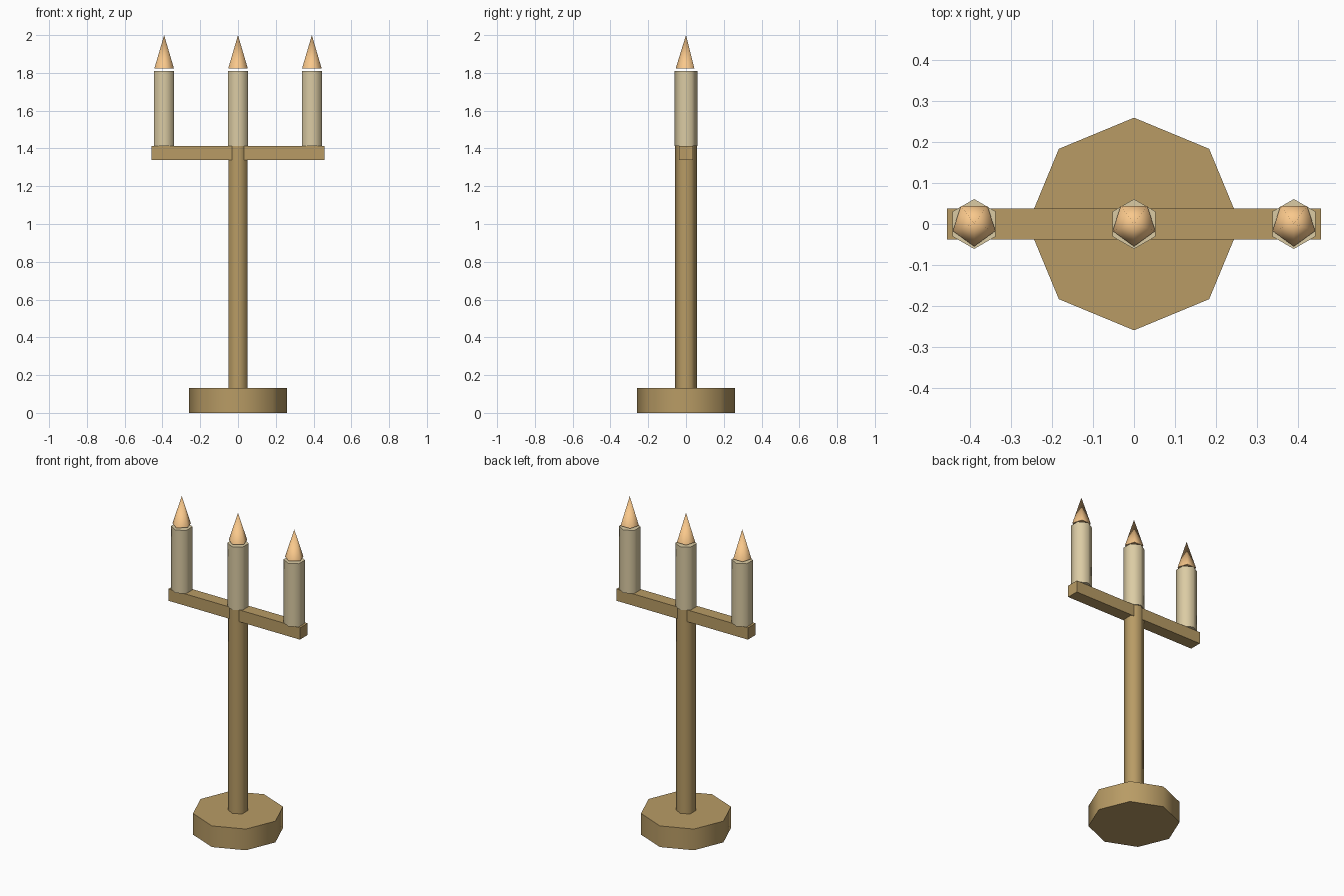
import bpy
import math

if "Cube" in bpy.data.objects:
    bpy.data.objects.remove(bpy.data.objects["Cube"])


def material(name, rgb):
    m = bpy.data.materials.new(name)
    m.diffuse_color = (*rgb, 1)
    m.use_nodes = True
    m.node_tree.nodes["Principled BSDF"].inputs["Base Color"].default_value = m.diffuse_color
    return m


brass = material("brass", (0.48, 0.33, 0.13))
wax = material("wax", (0.71, 0.60, 0.37))
fire = material("fire", (0.95, 0.58, 0.26))


def prism(name, sides, r, z0, z1, mat, x=0.0, tip=None):
    """Upright prism, or a cone when tip is 0, with one corner towards -y."""
    bpy.ops.mesh.primitive_cone_add(
        vertices=sides, radius1=r, radius2=r if tip is None else tip,
        depth=z1 - z0, location=(x, 0, (z0 + z1) / 2),
        rotation=(0, 0, math.pi))
    ob = bpy.context.object
    bpy.ops.object.transform_apply(location=False, rotation=True, scale=True)
    bpy.ops.object.shade_smooth_by_angle(angle=math.radians(80))
    ob.name = name
    ob.data.materials.append(mat)
    return ob


# Foot and stem
prism("base", 8, 0.26, 0, 0.133, brass)
prism("stem", 6, 0.057, 0.133, 1.412, brass)

# Cross arm
bpy.ops.mesh.primitive_cube_add(size=1, location=(0, 0, 1.377))
arm = bpy.context.object
arm.name = "cross_arm"
arm.scale = (0.914, 0.076, 0.074)
bpy.ops.object.transform_apply(location=False, rotation=False, scale=True)
arm.data.materials.append(brass)

# Three candles, each with a flame floating just above
for label, x in (("left", -0.391), ("middle", 0), ("right", 0.391)):
    prism(f"{label}_candle", 6, 0.061, 1.414, 1.81, wax, x)
    prism(f"{label}_flame", 5, 0.055, 1.822, 2.0, fire, x, tip=0)
